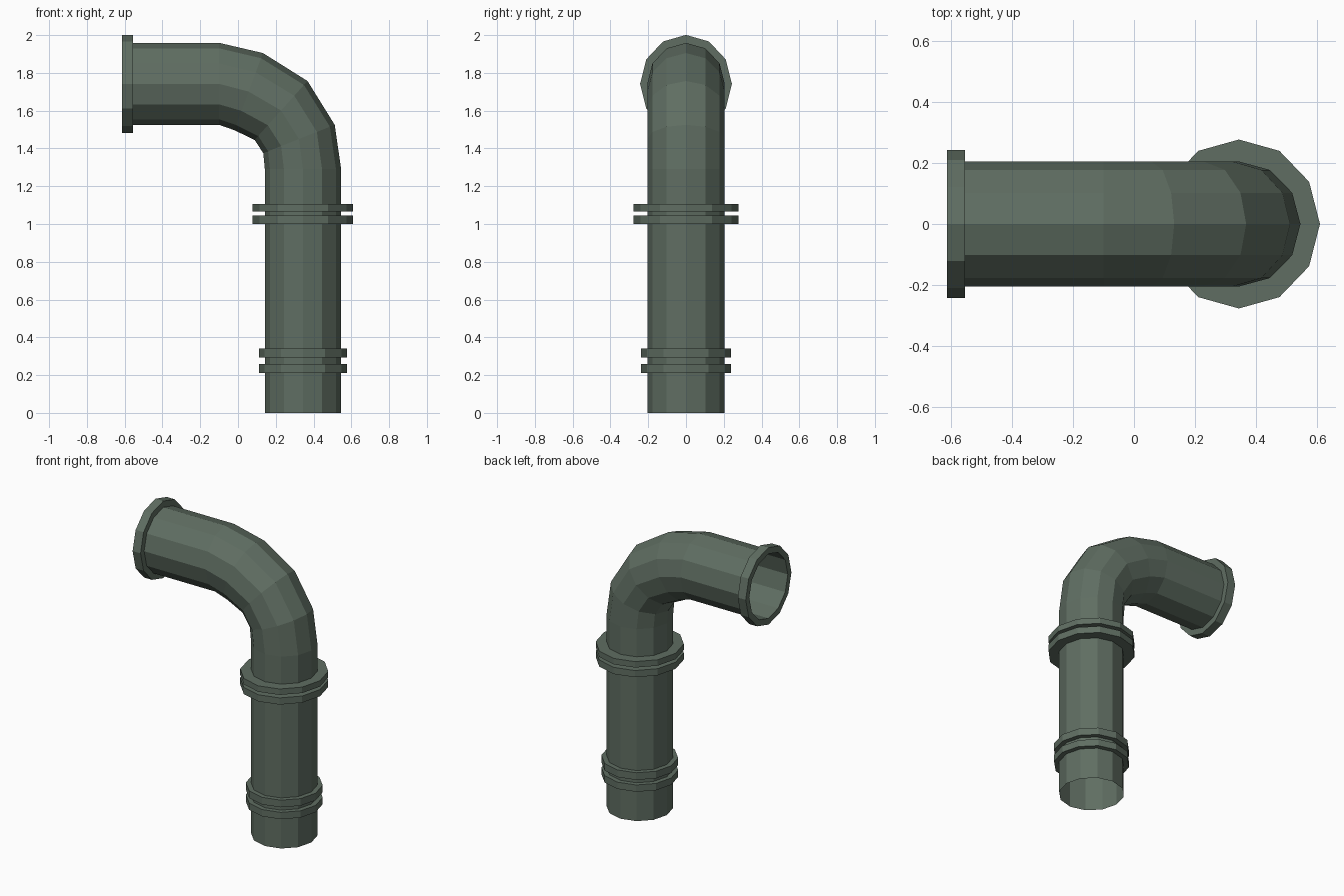
import bpy, bmesh, math

if "Cube" in bpy.data.objects:
    bpy.data.objects.remove(bpy.data.objects["Cube"])

SIDES = 12
green = bpy.data.materials.new("grey_green_paint")
green.diffuse_color = (0.115, 0.155, 0.122, 1)
green.use_nodes = True
green.node_tree.nodes["Principled BSDF"].inputs["Base Color"].default_value = green.diffuse_color


def loft(name, rings):
    """Skin a row of 12-sided rings; each is (outer xz point, inner xz point, y radius)."""
    bm = bmesh.new()
    loops = []
    for (ox, oz), (ix, iz), ry in rings:
        cx, cz, hx, hz = (ox + ix) / 2, (oz + iz) / 2, (ox - ix) / 2, (oz - iz) / 2
        loop = []
        for i in range(SIDES):
            a = 2 * math.pi * i / SIDES
            c = math.cos(a)
            loop.append(bm.verts.new((cx + hx * c, ry * math.sin(a), cz + hz * c)))
        loops.append(loop)
    for lo, hi in zip(loops, loops[1:]):
        for i in range(SIDES):
            j = (i + 1) % SIDES
            bm.faces.new((lo[i], lo[j], hi[j], hi[i]))
    me = bpy.data.meshes.new(name)
    bm.to_mesh(me)
    bm.free()
    me.materials.append(green)
    ob = bpy.data.objects.new(name, me)
    bpy.context.collection.objects.link(ob)
    return ob


CX, CZ = 0.344, 1.742      # axis of the upright and of the outlet
PX, PZ, PY = 0.202, 0.217, 0.205


def upright(z, rx=PX, ry=PY):
    return (CX + rx, z), (CX - rx, z), ry


def outlet(x, rz=PZ, ry=PY):
    return (x, CZ + rz), (x, CZ - rz), ry


# pipe: open at both ends, with a four-segment elbow
loft("pipe", [
    upright(0), upright(1.29),
    ((0.512, 1.525), (0.134, 1.375), PY),
    ((0.368, 1.757), (0.088, 1.445), PY),
    ((0.132, 1.905), (-0.02, 1.497), PY),
    outlet(-0.1), outlet(-0.614),
])

# paired collars around the upright
for name, z0, z1, rx, ry in (
        ("lower_collar_a", 0.212, 0.258, 0.234, 0.237),
        ("lower_collar_b", 0.292, 0.34, 0.234, 0.237),
        ("upper_collar_a", 1.0, 1.045, 0.266, 0.277),
        ("upper_collar_b", 1.065, 1.105, 0.266, 0.277)):
    loft(name, [upright(z0), upright(z0, rx, ry), upright(z1, rx, ry), upright(z1)])

# flange on the outlet mouth (listed from elbow side to mouth)
loft("outlet_flange", [outlet(-0.555), outlet(-0.555, 0.259, 0.243),
                       outlet(-0.614, 0.259, 0.243), outlet(-0.614)])
